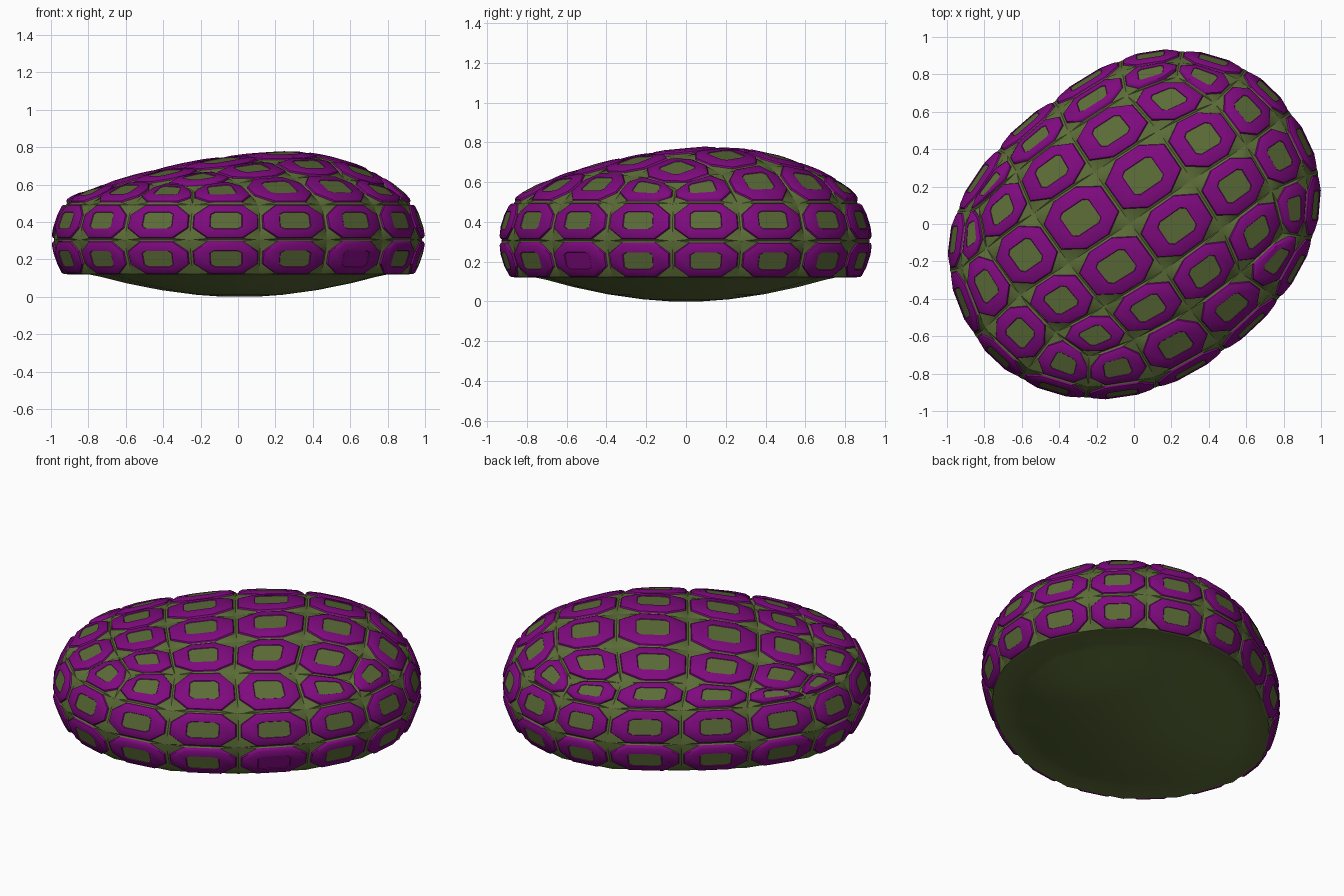
import bpy, bmesh, math
from mathutils import Vector

if "Cube" in bpy.data.objects:
    bpy.data.objects.remove(bpy.data.objects["Cube"])

# Plan outline (16 panel seams) and the matching rim of the 4x4 top patch
OUT = [(-.96,.07),(-1,-.25),(-.865,-.6),(-.62,-.83),(-.27,-.935),(.11,-.88),(.47,-.68),(.77,-.4),
       (.95,-.07),(.98,.28),(.83,.6),(.59,.83),(.25,.93),(-.08,.88),(-.44,.66),(-.74,.4)]
TOP = [(-.83,.09),(-.79,-.13),(-.61,-.38),(-.42,-.58),(-.24,-.71),(0,-.62),(.3,-.46),(.57,-.26),
       (.8,-.05),(.74,.18),(.6,.42),(.43,.65),(.23,.79),(-.04,.69),(-.35,.49),(-.63,.28)]
PEAK = (.36, .2)

def to_unit(x, y):
    # maps the tilted shoulder ellipse to the unit circle
    c, s = math.cos(.7), math.sin(.7)
    return Vector(((x*c + y*s) / 1.02, (y*c - x*s) / .79))

def dome(x, y):
    # off-centre dome: parabola from the peak down to the shoulder
    u, v = to_unit(*PEAK), to_unit(x - PEAK[0], y - PEAK[1])
    if v.length < 1e-6:
        return .765
    a, b, c = v.dot(v), u.dot(v), u.dot(u) - 1
    s = min(1, a / (-b + math.sqrt(b*b - a*c)))
    return .5 + .265 * (1 - s*s)

def ring(scale, z):
    return [Vector((x*scale + .01, y*scale, z)) for x, y in OUT]

rings = [ring(.935, .12), ring(1, .305), ring(.935, .495),
         [Vector((x, y, dome(x, y))) for x, y in TOP]]

# Interior of the top patch, blended from its four sides
T = [Vector(p) for p in TOP]
def patch(i, j):
    u, v = i/4, j/4
    p = ((1-v)*T[i] + v*T[12-i] + (1-u)*T[(16-j) % 16] + u*T[4+j]
         - (1-u)*(1-v)*T[0] - u*(1-v)*T[4] - u*v*T[8] - (1-u)*v*T[12])
    return Vector((p.x, p.y, dome(p.x, p.y)))

quads = []
for k in range(3):
    for i in range(16):
        j = (i+1) % 16
        quads.append((rings[k][i], rings[k][j], rings[k+1][j], rings[k+1][i], k == 0 and i == 6))
for i in range(4):
    for j in range(4):
        quads.append((patch(i, j), patch(i+1, j), patch(i+1, j+1), patch(i, j+1), False))

body, rims = bmesh.new(), bmesh.new()

def octagon(h, cu, cv):
    # half size h, straight-side half lengths cu and cv
    return [(-cu,-h),(cu,-h),(h,-cv),(h,cv),(cu,h),(-cu,h),(-h,cv),(-h,-cv)]

def add(bm, pts):
    bm.faces.new([bm.verts.new(p) for p in pts])

def band(bm, a, b):
    n = len(a)
    for i in range(n):
        add(bm, (a[i], a[(i+1) % n], b[(i+1) % n], b[i]))

# One padded panel: sunken seam, purple octagonal rim, inset centre
def panel(a, b, c, d, plain):
    nrm = (c - a).cross(d - b).normalized()
    def P(uv, lift):
        u, v = uv[0] + .5, uv[1] + .5
        return a*(1-u)*(1-v) + b*u*(1-v) + c*u*v + d*(1-u)*v + nrm*lift
    cu, cv = .25, .18
    edge = [P(q, -.002) for q in octagon(.5, cu, cv)]
    corner = [P(q, -.008) for q in ((.5,-.5), (.5,.5), (-.5,.5), (-.5,-.5))]
    foot = [P(q, .006) for q in octagon(.47, cu, cv)]
    lip = [P(q, .015) for q in octagon(.46, cu*.98, cv*.98)]
    crown = [P(q, .024) for q in octagon(.41, cu*.9, cv*.9)]
    inner = [P(q, .03) for q in octagon(.235, .17, .17)]
    core = [P(q, .027) for q in octagon(.225, .165, .165)]
    for k in range(4):
        i, j, m = 2*k, 2*k+1, (2*k+2) % 8
        add(body, (edge[i], edge[j], foot[j], foot[i]))
        add(body, (edge[j], corner[k], foot[j]))
        add(body, (corner[k], edge[m], foot[m]))
        add(body, (corner[k], foot[m], foot[j]))
    band(rims, foot, lip)
    band(rims, lip, crown)
    band(rims, crown, inner)
    band(rims, inner, core)
    add(rims if plain else body, core)

for q in quads:
    panel(*q)

# Underside: flat lip, then a shallow bowl (radius factor, height)
PROFILE = [(1, .12), (.9, .127), (.8, .108), (.65, .073), (.45, .036), (.25, .011), (.1, .001)]
bowl = [[Vector((x*.935*s + .01, y*.935*s, z)) for x, y in OUT] for s, z in PROFILE]
for lo, hi in zip(bowl[1:], bowl[:-1]):
    band(body, lo, hi)
add(body, bowl[-1][::-1])

def finish(bm, name, color):
    bmesh.ops.remove_doubles(bm, verts=bm.verts, dist=.0005)
    bmesh.ops.recalc_face_normals(bm, faces=bm.faces)
    me = bpy.data.meshes.new(name)
    bm.to_mesh(me)
    bm.free()
    ob = bpy.data.objects.new(name, me)
    bpy.context.collection.objects.link(ob)
    mat = bpy.data.materials.new(name + "_colour")
    mat.diffuse_color = color
    mat.use_nodes = True
    mat.node_tree.nodes["Principled BSDF"].inputs["Base Color"].default_value = mat.diffuse_color
    me.materials.append(mat)
    bpy.ops.object.select_all(action='DESELECT')
    ob.select_set(True)
    bpy.context.view_layer.objects.active = ob
    bpy.ops.object.shade_smooth_by_angle(angle=math.radians(35))

finish(body, "cushion_body", (.105, .15, .038, 1))
finish(rims, "panel_rims", (.21, .003, .21, 1))
